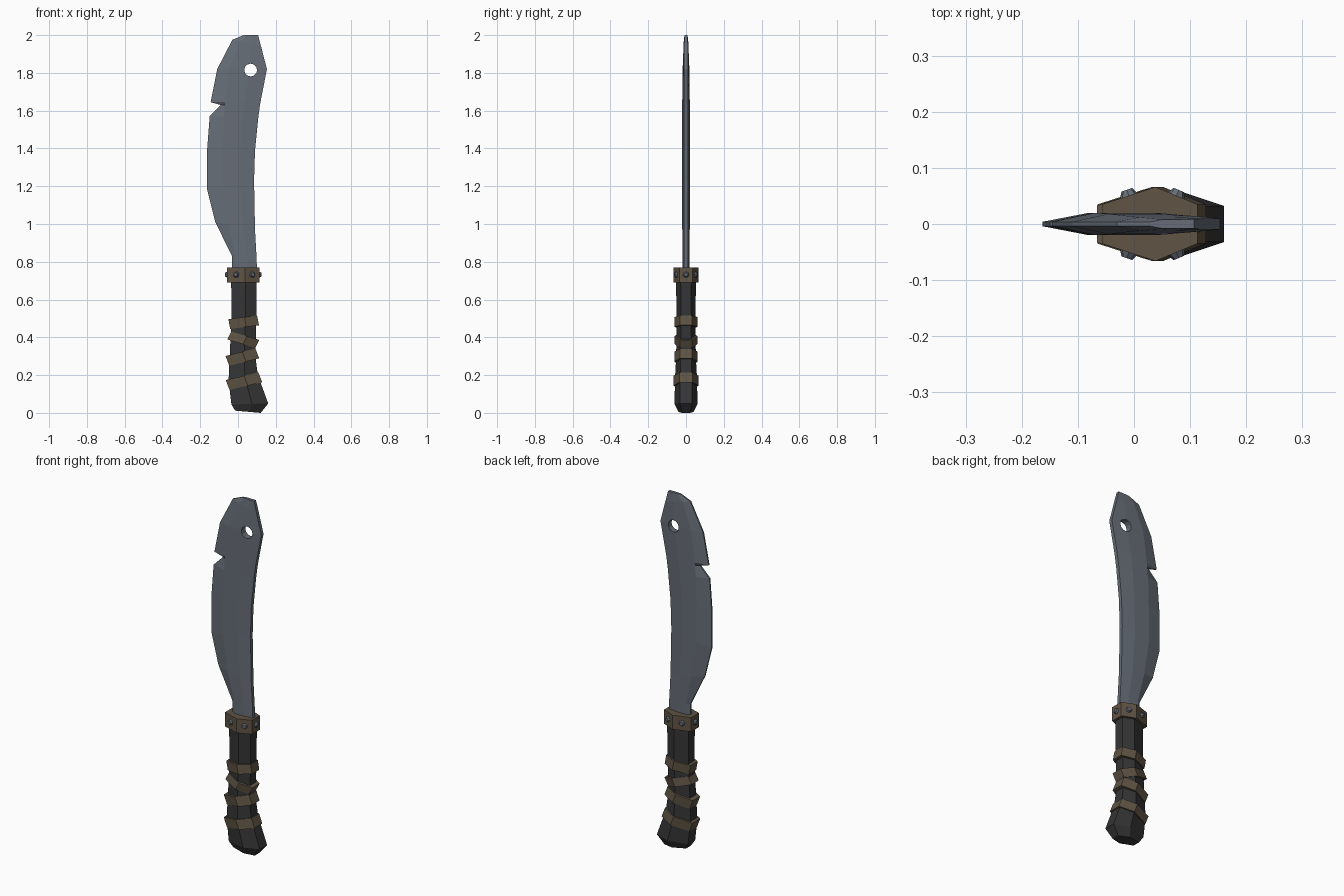
import bpy, bmesh, math
from mathutils import Vector

if "Cube" in bpy.data.objects:
    bpy.data.objects.remove(bpy.data.objects["Cube"])


def material(name, rgb):
    m = bpy.data.materials.new(name)
    m.diffuse_color = (*rgb, 1)
    m.use_nodes = True
    m.node_tree.nodes["Principled BSDF"].inputs["Base Color"].default_value = m.diffuse_color
    return m


steel = material("blue grey steel", (0.135, 0.155, 0.185))
black = material("black grip", (0.035, 0.035, 0.035))
leather = material("brown leather", (0.115, 0.088, 0.058))


def finish(name, bm, mat):
    bmesh.ops.recalc_face_normals(bm, faces=bm.faces)
    me = bpy.data.meshes.new(name)
    bm.to_mesh(me)
    bm.free()
    me.materials.append(mat)
    ob = bpy.data.objects.new(name, me)
    bpy.context.collection.objects.link(ob)
    return ob


def loft(name, rings, mat):
    bm = bmesh.new()
    vs = [[bm.verts.new(p) for p in r] for r in rings]
    n = len(vs[0])
    for a, b in zip(vs, vs[1:]):
        for i in range(n):
            j = (i + 1) % n
            bm.faces.new((a[i], a[j], b[j], b[i]))
    bm.faces.new(vs[0])
    bm.faces.new(vs[-1])
    return finish(name, bm, mat)


# Blade: cutting edge, bevel ridge, rear ridge, spine
def blade_ring(ex, ez, ax, sx, sz, t):
    def z(x):
        return ez + (sz - ez) * (x - ex) / (sx - ex)
    bx = ax + (sx - ax) * 0.55
    half = [(ex, 0.004), (ax, t), (bx, t), (sx, min(0.010, t))]
    front = [(x, -y, z(x)) for x, y in half]
    return front + [(x, y, z(x)) for x, y in reversed(half)]


blade = loft("blade", [blade_ring(*s) for s in [
    (-0.032, 0.74, -0.01, 0.100, 0.74, 0.018),
    (-0.032, 0.83, -0.01, 0.099, 0.81, 0.018),
    (-0.120, 1.01, -0.05, 0.090, 0.97, 0.020),
    (-0.163, 1.18, -0.08, 0.085, 1.23, 0.020),
    (-0.163, 1.40, -0.08, 0.090, 1.39, 0.020),
    (-0.150, 1.57, -0.075, 0.107, 1.56, 0.020),
    (-0.090, 1.63, -0.070, 0.115, 1.62, 0.020),
    (-0.145, 1.645, -0.068, 0.119, 1.645, 0.020),
    (-0.110, 1.82, -0.045, 0.153, 1.82, 0.018),
    (-0.030, 1.975, 0.010, 0.122, 1.94, 0.012),
    (0.030, 2.00, 0.050, 0.107, 2.00, 0.008)]], steel)

# Hole through the tip of the blade
bpy.ops.mesh.primitive_cylinder_add(vertices=12, radius=0.034, depth=0.3,
                                    location=(0.067, 0, 1.815),
                                    rotation=(math.pi / 2, 0, 0))
cutter = bpy.context.object
cutter.name = "hole_cutter"
cutter.data.materials.append(steel)
mod = blade.modifiers.new("hole", 'BOOLEAN')
mod.operation = 'DIFFERENCE'
mod.solver = 'EXACT'
mod.object = cutter
bpy.context.view_layer.objects.active = blade
bpy.ops.object.modifier_apply(modifier="hole")
bpy.data.objects.remove(cutter)


# Six-sided sections for the grip, wraps and collar
def hex_ring(lx, lz, rx, rz, w, dz=0.0):
    mx, mz = lx + (rx - lx) * 0.56, lz + (rz - lz) * 0.56
    e = w * 0.53
    return [(x, y, z + dz) for x, y, z in [
        (lx, -e, lz), (mx, -w, mz), (rx, -e, rz),
        (rx, e, rz), (mx, w, mz), (lx, e, lz)]]


loft("grip", [hex_ring(*s) for s in [
    (-0.015, 0.012, 0.120, 0.000, 0.040),
    (-0.035, 0.045, 0.160, 0.050, 0.061),
    (-0.050, 0.17, 0.105, 0.20, 0.058),
    (-0.044, 0.30, 0.092, 0.30, 0.052),
    (-0.035, 0.50, 0.097, 0.50, 0.050),
    (-0.036, 0.72, 0.099, 0.72, 0.053)]], black)

# Leather wraps, tilted alternately
for i, (lx, lz, rx, rz, w) in enumerate([
        (-0.055, 0.148, 0.118, 0.188, 0.066),
        (-0.056, 0.275, 0.102, 0.315, 0.062),
        (-0.046, 0.410, 0.102, 0.365, 0.060),
        (-0.046, 0.470, 0.106, 0.490, 0.061)]):
    h = 0.021 if i == 2 else 0.026
    tilt = (rz - lz) * 0.25
    low, high = (hex_ring(lx + s * tilt, lz, rx + s * tilt, rz, w, -s * h)
                 for s in (1, -1))
    loft("leather_wrap_%d" % (i + 1), [low, high], leather)

# Collar
collar = [hex_ring(-0.057, z, 0.113, z, 0.066) for z in (0.69, 0.77)]
loft("collar", collar, leather)

# Rivets, one on each collar face
centre = Vector((0.03, 0, 0.732))
for i in range(6):
    a, b = Vector(collar[0][i]), Vector(collar[0][(i + 1) % 6])
    mid = (a + b) / 2
    mid.z = centre.z
    d = b - a
    normal = Vector((d.y, -d.x, 0)).normalized()
    bm = bmesh.new()
    bmesh.ops.create_cone(bm, cap_ends=True, segments=8,
                          radius1=0.018, radius2=0.010, depth=0.014)
    ob = finish("rivet_%d" % (i + 1), bm, steel)
    ob.location = mid + normal * 0.004
    ob.rotation_euler = normal.to_track_quat('Z', 'Y').to_euler()
